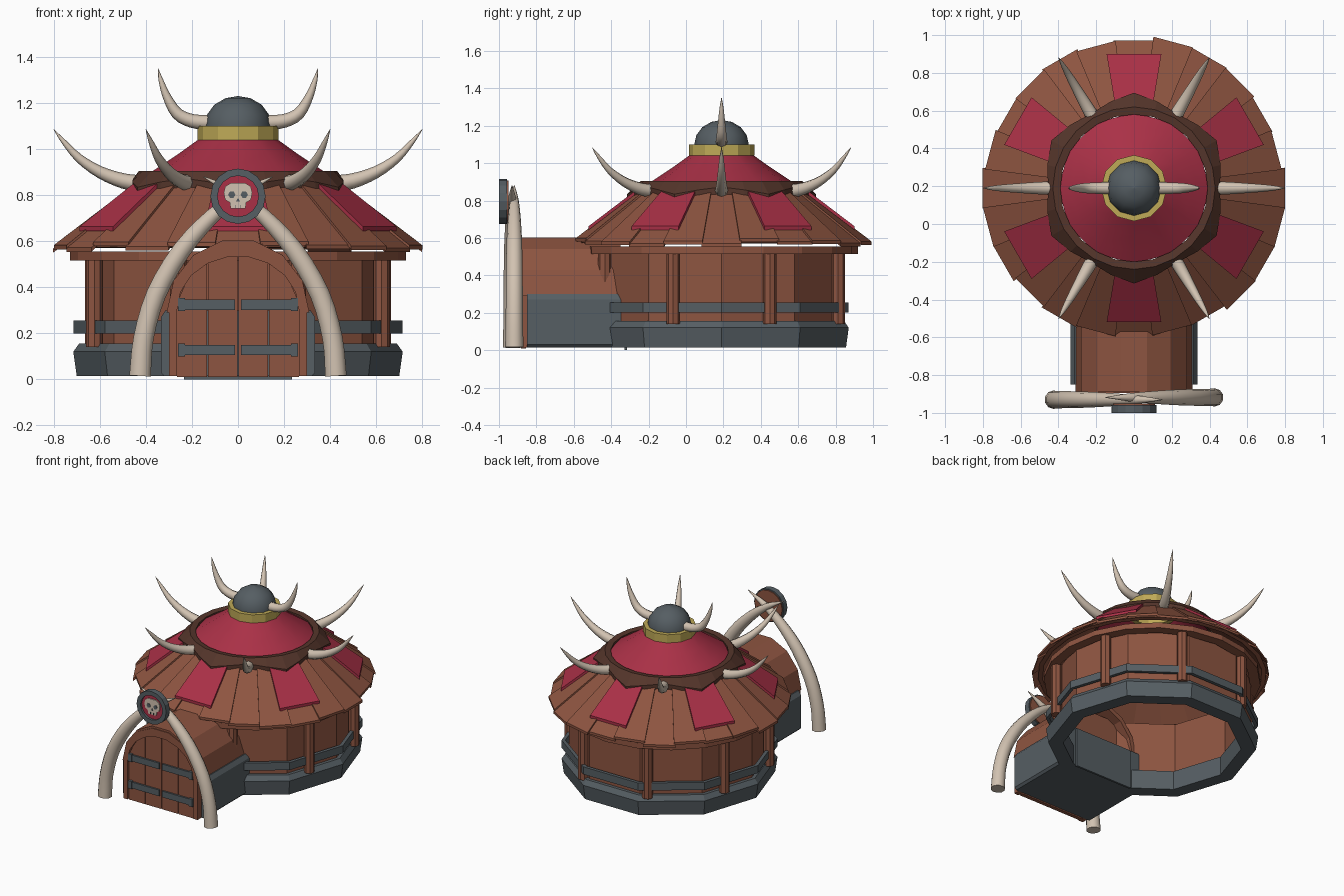
import bpy, bmesh, math, random
from mathutils import Vector, Matrix

if "Cube" in bpy.data.objects:
    bpy.data.objects.remove(bpy.data.objects["Cube"])
random.seed(4)
CY = 0.19  # centre of the round hut on y


def material(name, rgb):
    m = bpy.data.materials.new(name)
    m.diffuse_color = (*rgb, 1)
    m.use_nodes = True
    m.node_tree.nodes["Principled BSDF"].inputs["Base Color"].default_value = m.diffuse_color
    return m


WOOD = material("wood", (0.27, 0.09, 0.052))
DARK = material("dark_leather", (0.09, 0.036, 0.024))
RED = material("red_cloth", (0.40, 0.03, 0.062))
STONE = material("grey_stone", (0.092, 0.112, 0.125))
BONE = material("bone", (0.64, 0.54, 0.44))
GOLD = material("gold", (0.52, 0.40, 0.095))


def build(name, verts, faces, mat, smooth=None):
    me = bpy.data.meshes.new(name)
    me.from_pydata([tuple(v) for v in verts], [], faces)
    bm = bmesh.new()
    bm.from_mesh(me)
    bmesh.ops.recalc_face_normals(bm, faces=bm.faces)
    bm.to_mesh(me)
    bm.free()
    ob = bpy.data.objects.new(name, me)
    bpy.context.collection.objects.link(ob)
    me.materials.append(mat)
    if smooth:
        bpy.ops.object.select_all(action='DESELECT')
        ob.select_set(True)
        bpy.context.view_layer.objects.active = ob
        bpy.ops.object.shade_smooth_by_angle(angle=math.radians(smooth))
    return ob


def lathe(name, prof, n, mat, closed=True, phase=0, smooth=None):
    """Spin a radius/height profile round the hut axis."""
    k = len(prof)
    vs = [(r * math.cos(a), CY + r * math.sin(a), z)
          for a in (math.radians(phase) + math.tau * i / n for i in range(n)) for r, z in prof]
    fs = [(i * k + j, ((i + 1) % n) * k + j, ((i + 1) % n) * k + (j + 1) % k, i * k + (j + 1) % k)
          for i in range(n) for j in range(k if closed else k - 1)]
    return build(name, vs, fs, mat, smooth)


def prism(name, outline, y0, y1, mat):
    """Extrude an x/z outline along y."""
    n = len(outline)
    vs = [(x, y0, z) for x, z in outline] + [(x, y1, z) for x, z in outline]
    fs = [tuple(range(n)), tuple(range(2 * n - 1, n - 1, -1))]
    fs += [(i, (i + 1) % n, n + (i + 1) % n, n + i) for i in range(n)]
    return build(name, vs, fs, mat)


def box(name, x0, x1, y0, y1, z0, z1, mat):
    return prism(name, [(x0, z0), (x1, z0), (x1, z1), (x0, z1)], y0, y1, mat)


def disc(name, r, cz, y0, y1, mat, n=16, x=0):
    return prism(name, [(x + r * math.cos(math.tau * i / n), cz + r * math.sin(math.tau * i / n))
                        for i in range(n)], y0, y1, mat)


def horn(name, pts, angle, origin, sides=8):
    """Curved tapering horn: pts are (out, up, radius) in the vertical plane at angle."""
    d = Vector((math.cos(angle), math.sin(angle), 0))
    side = Vector((-d.y, d.x, 0))
    P = [Vector(p) for p in pts]
    P = [2 * P[0] - P[1]] + P + [2 * P[-1] - P[-2]]
    path = []
    for i in range(1, len(P) - 2):
        a, b, c, e = P[i - 1:i + 3]
        for t in (0, 1 / 3, 2 / 3):
            path.append(0.5 * (2 * b + (c - a) * t + (2 * a - 5 * b + 4 * c - e) * t * t
                               + (3 * b - a - 3 * c + e) * t ** 3))
    path.append(P[-2])
    vs, m = [], len(path)
    for i, p in enumerate(path):
        t = path[min(i + 1, m - 1)] - path[max(i - 1, 0)]
        tan = (d * t.x + Vector((0, 0, t.y))).normalized()
        up = tan.cross(side)
        c = Vector(origin) + d * p.x + Vector((0, 0, p.y))
        r = max(p.z, 0.001)
        for j in range(sides):
            a = math.tau * j / sides
            vs.append(c + r * (side * math.cos(a) + up * math.sin(a)))
    s = sides
    fs = [(i * s + j, i * s + (j + 1) % s, (i + 1) * s + (j + 1) % s, (i + 1) * s + j)
          for i in range(m - 1) for j in range(s)]
    fs += [tuple(range(s)), tuple(range((m - 1) * s, m * s))]
    return build(name, vs, fs, BONE, 50)


def roof_z(r):
    return 0.56 + (0.80 - r) * 0.76


def slabs(name, items, mat):
    """Tapered slabs lying on the roof slope: (angle, r0, r1, half0, half1, lift, thickness)."""
    vs, fs = [], []
    for a, r0, r1, w0, w1, lift, t in items:
        rot = Matrix.Rotation(a, 3, 'Z')
        b = len(vs)
        for h in (lift, lift + t):
            for r, w in ((r0, -w0), (r1, -w1), (r1, w1), (r0, w0)):
                vs.append(rot @ Vector((r, w, roof_z(r) + h)) + Vector((0, CY, 0)))
        fs += [tuple(b + i for i in f) for f in ((0, 1, 2, 3), (4, 5, 6, 7), (0, 1, 5, 4),
                                                 (1, 2, 6, 5), (2, 3, 7, 6), (3, 0, 4, 7))]
    return build(name, vs, fs, mat)


# Round body: stone footing, plank wall, iron band, eave ring
lathe("stone_footing", [(.70, .015), (.715, .12), (.69, .155), (.60, .155), (.60, .015)], 10, STONE)
lathe("wall", [(.665, .10), (.665, .54), (.64, .54), (.64, .10)], 10, WOOD)
lathe("wall_band", [(.69, .20), (.715, .20), (.715, .255), (.69, .255)], 10, STONE)
lathe("eave_ring", [(.66, .515), (.73, .515), (.73, .555), (.66, .555)], 20, WOOD)
for i in range(8):
    a = math.radians(22.5 + 45 * i)
    bpy.ops.mesh.primitive_cylinder_add(vertices=8, radius=.036, depth=.39, location=(
        .675 * math.cos(a), CY + .675 * math.sin(a), .335))
    bpy.context.object.name = f"wall_post_{i}"
    bpy.context.object.data.materials.append(WOOD)

# Roof: under-cone, overlapping planks, red panels
lathe("roof_under", [(.77, .575), (.42, .842), (.42, .825), (.74, .57)], 24, WOOD)
slabs("roof_planks", [(math.radians(90 + 15 * i), .43, random.uniform(.775, .805), .06,
                       .108, .012 * (i % 2) - .008, .018) for i in range(24)], WOOD)
slabs("roof_red_panels", [(math.radians(30 + 60 * i), .44, .71, .10, .145, .015, .02)
                          for i in range(6)], RED)

# Jagged leather collar
vs, fs, n = [], [], 24
for i in range(n):
    a = math.tau * i / n
    ro = (.455, .475, .505, .475)[i % 4]
    ri = .39
    for r, z in ((ri, .90), (.43, .905), (ro, roof_z(ro) + .05), (ro, roof_z(ro) + .015), (ri, .85)):
        vs.append((r * math.cos(a), CY + r * math.sin(a), z))
    fs += [(i * 5 + j, (i + 1) % n * 5 + j, (i + 1) % n * 5 + (j + 1) % 5, i * 5 + (j + 1) % 5)
           for j in range(5)]
build("leather_collar", vs, fs, DARK)

# Red crown, gold rim, helmet dome
lathe("red_crown", [(.40, .885), (.34, .925), (.25, .985), (.16, 1.05)], 12, RED, False, 0, 40)
lathe("gold_rim", [(.14, 1.04), (.175, 1.04), (.175, 1.10), (.14, 1.10)], 12, GOLD)
lathe("helmet_dome", [(.145, 1.08)] + [(.145 * math.cos(math.radians(t)) + .0005,
      1.10 + .13 * math.sin(math.radians(t))) for t in (0, 22, 45, 68, 90)], 12, STONE, False, 0, 40)

# Horns round the collar and on the helmet
for i in range(6):
    horn(f"roof_horn_{i}", [(.42, .85, .036), (.50, .862, .033), (.60, .90, .026), (.69, .96, .019),
                            (.755, 1.03, .011), (.80, 1.085, .001)], math.tau * i / 6, (0, CY, 0))
for i in range(2):
    horn(f"helmet_horn_{i}", [(.12, 1.115, .033), (.20, 1.122, .03), (.265, 1.155, .026),
                              (.31, 1.23, .018), (.335, 1.30, .01), (.347, 1.35, .001)],
         math.pi * i, (0, CY, 0))


# Entrance: stone box, arched wooden roof, front frame, door
def arch(w, z0, h, n=7):
    return [(w * math.cos(math.pi * i / n), z0 + h * math.sin(math.pi * i / n)) for i in range(n + 1)]


prism("entrance_stone", [(-.32, .015), (.32, .015), (.335, .03), (.335, .27), (.315, .30),
                         (-.315, .30), (-.335, .27), (-.335, .03)], -.85, -.33, STONE)
box("entrance_back_plate", -.235, .235, -.33, -.315, 0, .29, STONE)
prism("entrance_roof", arch(.31, .29, .32) + arch(.28, .29, .285)[::-1], -.89, -.35, WOOD)
leg_out = [(.30, .015)] + arch(.30, .30, .295) + [(-.30, .015)]
leg_in = [(.265, .015)] + arch(.265, .30, .235, 9) + [(-.265, .015)]
prism("door_frame", leg_out + leg_in[::-1], -.895, -.85, WOOD)
for i in range(4):
    x0, x1 = -.266 + .133 * i + .002, -.133 + .133 * i - .002
    top = [(x, .30 + .235 * math.sqrt(max(0, 1 - (x / .267) ** 2)))
           for x in (x1 + (x0 - x1) * t / 3 for t in range(4))]
    prism(f"door_plank_{i}", [(x0, .01), (x1, .01)] + top, -.882, -.855, WOOD)
for z in (.10, .297):
    for s in (-1, 1):
        xs = sorted((s * .012, s * .255))
        box("door_strap", xs[0], xs[1], -.895, -.88, z + .005, z + .05, STONE)
        xs = sorted((s * .23, s * .26))
        box("strap_end", xs[0], xs[1], -.90, -.88, z, z + .056, STONE)

# Crossed tusks in front of the entrance
for i, s in enumerate((1, -1)):
    horn(f"gate_tusk_{i}", [(.425, .015, .049), (.41, .18, .046), (.355, .37, .045), (.245, .56, .042),
                            (.11, .71, .034), (-.02, .81, .022), (-.15, .88, .002)],
         0 if s > 0 else math.pi, (0, -.918 - .012 * i, 0), 10)

# Shield with skull
SZ = .795
disc("shield_back", .112, SZ, -.962, -.950, WOOD)
ring = [(.12 * math.cos(math.tau * i / 16), SZ + .12 * math.sin(math.tau * i / 16)) for i in range(17)]
hole = [(x * .74, SZ + (z - SZ) * .74) for x, z in ring]
for i in range(16):
    prism("shield_rim", [ring[i], ring[i + 1], hole[i + 1], hole[i]], -1.0, -.958, STONE)
disc("shield_face", .092, SZ, -.985, -.96, RED)
half = [(.032, .742), (.036, .768), (.056, .780), (.062, .810), (.055, .838), (.03, .853)]
prism("skull", half + [(-x, z) for x, z in half[::-1]], -.992, -.984, BONE)
for s in (-1, 1):
    disc("skull_eye", .016, .802, -.995, -.991, STONE, 6, s * .027)
prism("skull_nose", [(-.009, .772), (.009, .772), (0, .788)], -.995, -.991, STONE)
for x in (-.012, .012):
    box("skull_tooth_gap", x - .002, x + .002, -.995, -.991, .743, .758, STONE)
